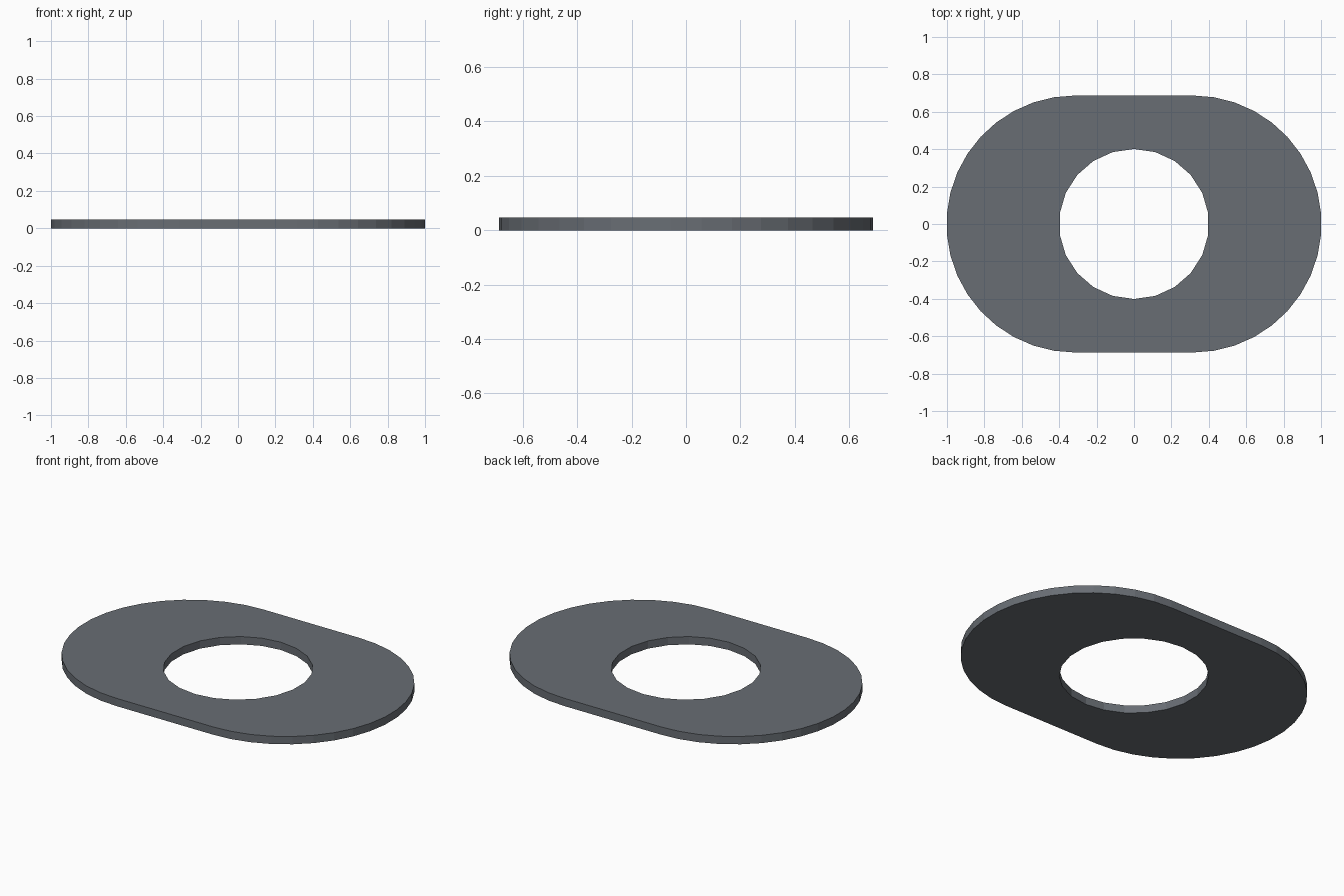
import bpy, bmesh
from math import sin, cos, pi

if "Cube" in bpy.data.objects:
    bpy.data.objects.remove(bpy.data.objects["Cube"])

THICK = 0.046
R_END, END_SEGS = 0.687, 19      # rounded ends
R_HOLE, HOLE_SEGS = 0.401, 22    # central hole
CX = 1 - R_END * cos(pi / END_SEGS / 2)


def end_arc(cx, start):
    """Half circle of points, counter-clockwise from the start angle."""
    return [(cx + R_END * cos(start + pi * i / END_SEGS),
             R_END * sin(start + pi * i / END_SEGS)) for i in range(END_SEGS + 1)]


def add_loop(bm, points):
    verts = [bm.verts.new((x, y, 0)) for x, y in points]
    return [bm.edges.new((verts[i - 1], verts[i])) for i in range(len(verts))]


# Outline and hole of the plate
outline = end_arc(CX, -pi / 2) + end_arc(-CX, pi / 2)
hole = [(R_HOLE * sin(2 * pi * i / HOLE_SEGS), R_HOLE * cos(2 * pi * i / HOLE_SEGS))
        for i in range(HOLE_SEGS)]

# Fill between the loops, then extrude to thickness
bm = bmesh.new()
edges = add_loop(bm, outline) + add_loop(bm, hole)
bmesh.ops.triangle_fill(bm, edges=edges, use_beauty=True, normal=(0, 0, 1))
bottom = bm.faces[:]
ext = bmesh.ops.extrude_face_region(bm, geom=bottom, use_keep_orig=True)
top = [g for g in ext["geom"] if isinstance(g, bmesh.types.BMVert)]
bmesh.ops.translate(bm, verts=top, vec=(0, 0, THICK))
bmesh.ops.recalc_face_normals(bm, faces=bm.faces[:])

mesh = bpy.data.meshes.new("washer_plate")
bm.to_mesh(mesh)
bm.free()
plate = bpy.data.objects.new("washer_plate", mesh)
bpy.context.collection.objects.link(plate)

# Dark blue-grey metal
steel = bpy.data.materials.new("dark_steel")
steel.diffuse_color = (0.14, 0.155, 0.175, 1)
steel.use_nodes = True
steel.node_tree.nodes["Principled BSDF"].inputs["Base Color"].default_value = steel.diffuse_color
mesh.materials.append(steel)
